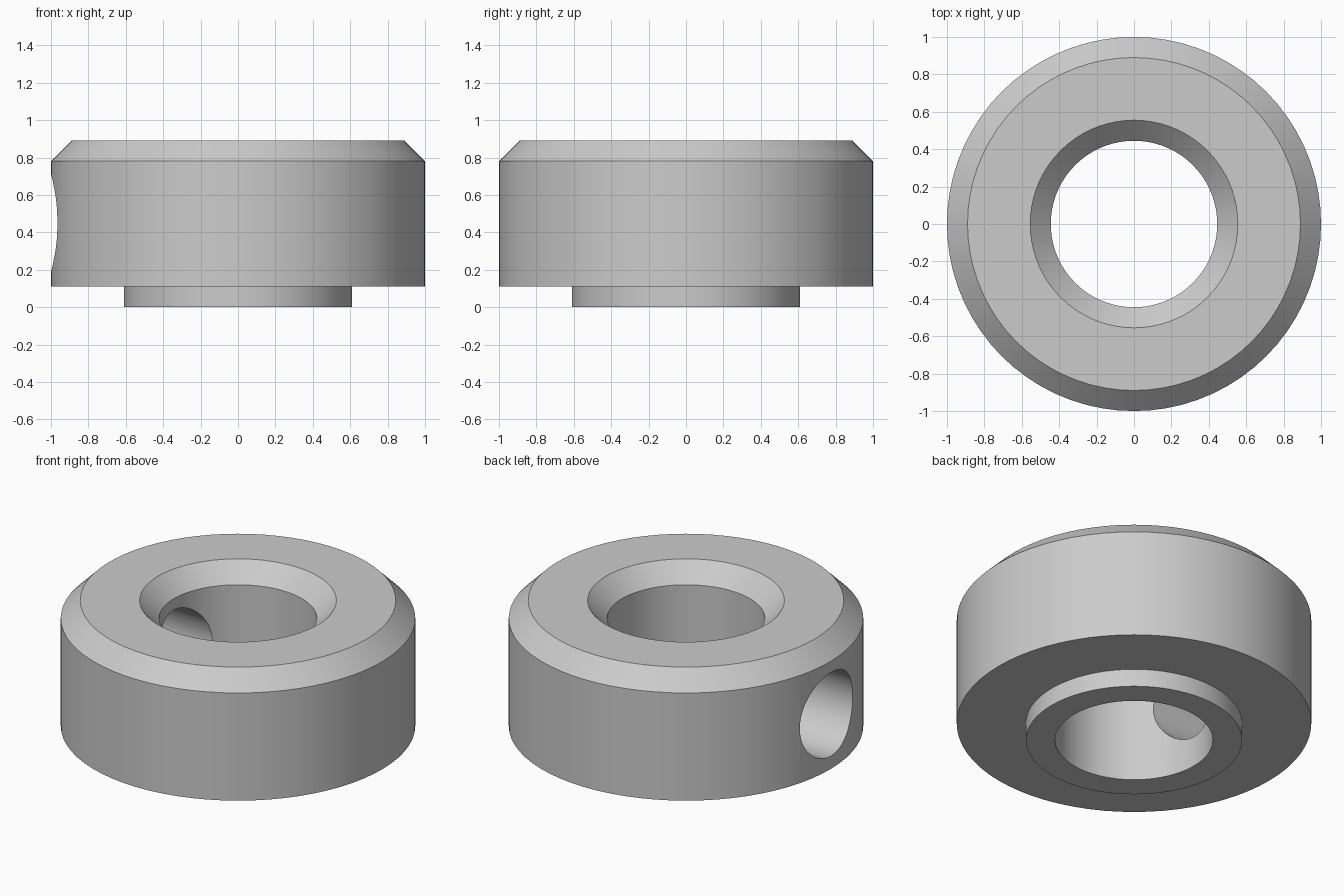
import bpy
import bmesh
import math
from mathutils import Matrix

SEGMENTS = 72

cube = bpy.data.objects.get("Cube")
if cube:
    bpy.data.objects.remove(cube, do_unlink=True)


def make_material(name, colour):
    mat = bpy.data.materials.new(name)
    mat.use_nodes = True
    mat.diffuse_color = colour
    mat.node_tree.nodes["Principled BSDF"].inputs["Base Color"].default_value = colour
    return mat


def add_object(name, bm, mat):
    bmesh.ops.recalc_face_normals(bm, faces=bm.faces)
    mesh = bpy.data.meshes.new(name)
    bm.to_mesh(mesh)
    bm.free()
    mesh.materials.append(mat)
    obj = bpy.data.objects.new(name, mesh)
    bpy.context.collection.objects.link(obj)
    return obj


def lathe(name, profile, mat):
    """Revolve a closed (radius, height) profile around the z axis."""
    bm = bmesh.new()
    verts = [bm.verts.new((r, 0, z)) for r, z in profile]
    edges = [bm.edges.new((verts[i - 1], v)) for i, v in enumerate(verts)]
    bmesh.ops.spin(bm, geom=verts + edges, axis=(0, 0, 1), cent=(0, 0, 0),
                   angle=math.tau, steps=SEGMENTS, use_merge=True)
    bmesh.ops.remove_doubles(bm, verts=bm.verts, dist=1e-5)
    return add_object(name, bm, mat)


grey = make_material("light grey", (0.6, 0.6, 0.6, 1))

# Collar with a lower boss, a chamfered rim and a countersunk bore
OUTER, BORE, BOSS, CHAMFER = 1.0, 0.445, 0.61, 0.11
BASE, TOP = 0.11, 0.89
collar = lathe("collar", [
    (BORE, 0), (BOSS, 0), (BOSS, BASE), (OUTER, BASE),
    (OUTER, TOP - CHAMFER), (OUTER - CHAMFER, TOP),
    (BORE + CHAMFER, TOP), (BORE, TOP - CHAMFER)], grey)

# Radial screw hole through the right wall only
bm = bmesh.new()
bmesh.ops.create_cone(
    bm, cap_ends=True, segments=SEGMENTS, radius1=0.26, radius2=0.26, depth=1.2,
    matrix=Matrix.Translation((-0.7, 0, 0.45)) @ Matrix.Rotation(math.pi / 2, 4, "Y"))
cutter = add_object("screw_hole_cutter", bm, grey)
cutter.hide_render = True

cut = collar.modifiers.new("screw_hole", "BOOLEAN")
cut.operation = "DIFFERENCE"
cut.solver = "EXACT"
cut.object = cutter

bpy.ops.object.select_all(action="DESELECT")
collar.select_set(True)
bpy.context.view_layer.objects.active = collar
bpy.ops.object.modifier_apply(modifier=cut.name)
bpy.data.objects.remove(cutter, do_unlink=True)

bpy.ops.object.shade_smooth_by_angle(angle=math.radians(30))
